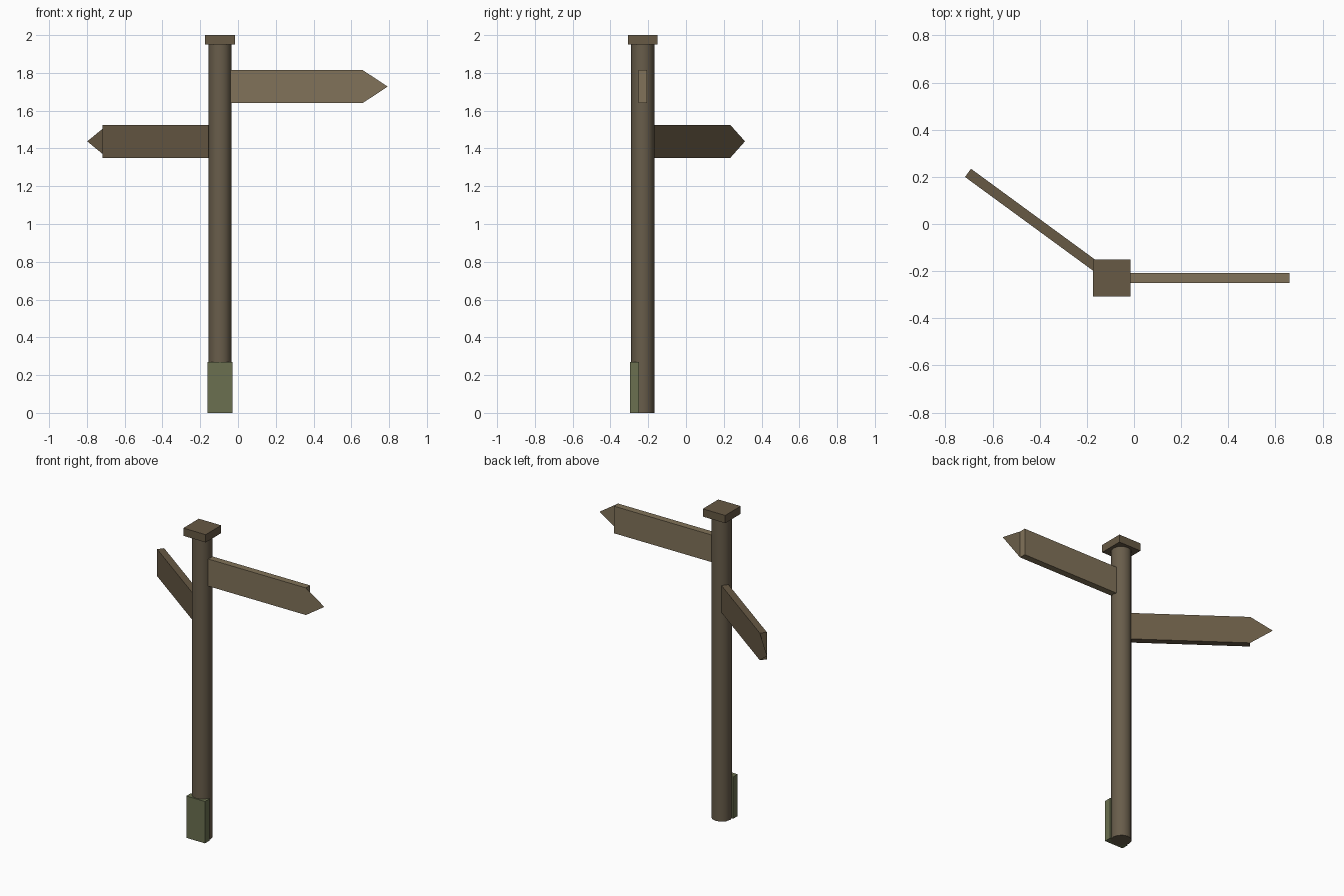
import bpy, bmesh
from math import radians
from mathutils import Matrix

if "Cube" in bpy.data.objects:
    bpy.data.objects.remove(bpy.data.objects["Cube"])

PX, PY = -0.095, -0.229  # post axis


def material(name, rgb):
    m = bpy.data.materials.new(name)
    m.diffuse_color = (*rgb, 1)
    m.use_nodes = True
    m.node_tree.nodes["Principled BSDF"].inputs["Base Color"].default_value = m.diffuse_color
    return m


dark_wood = material("dark_wood", (0.135, 0.10, 0.058))
post_wood = material("post_wood", (0.14, 0.11, 0.07))
light_wood = material("light_wood", (0.22, 0.17, 0.10))
moss = material("moss", (0.145, 0.162, 0.08))


def finish(name, bm, mat):
    me = bpy.data.meshes.new(name)
    bm.to_mesh(me)
    bm.free()
    ob = bpy.data.objects.new(name, me)
    bpy.context.collection.objects.link(ob)
    me.materials.append(mat)
    return ob


def add_box(bm, x, y, z):
    size = [b - a for a, b in (x, y, z)]
    mid = [(a + b) / 2 for a, b in (x, y, z)]
    bmesh.ops.create_cube(bm, size=1, matrix=Matrix.Translation(mid) @ Matrix.Diagonal((*size, 1)))


def box(name, x, y, z, mat):
    bm = bmesh.new()
    add_box(bm, x, y, z)
    return finish(name, bm, mat)


def sign(name, z0, angle, mat):
    """Board reaching out from the post axis, with a flat pointed tip on its front face."""
    h, t, end = 0.175, 0.0215, 0.755
    bm = bmesh.new()
    add_box(bm, (0.05, end), (-t, t), (0, h))
    tip = [(end, -t, 0), (end + 0.132, -t, h / 2), (end, -t, h)]
    bm.faces.new([bm.verts.new(p) for p in tip])
    bm.transform(Matrix.Translation((PX, PY, z0)) @ Matrix.Rotation(radians(angle), 4, 'Z'))
    return finish(name, bm, mat)


# Round post
bpy.ops.mesh.primitive_cylinder_add(vertices=12, radius=0.061, depth=1.96, location=(PX, PY, 0.98))
post = bpy.context.object
post.name = "post"
post.data.materials.append(post_wood)
bpy.ops.object.shade_smooth_by_angle(angle=radians(40))

# Square cap
box("post_cap", (PX - 0.08, PX + 0.08), (PY - 0.079, PY + 0.079), (1.95, 2.0), dark_wood)

# Mossy patch at the foot of the post
box("moss_patch", (-0.161, -0.028), (-0.297, -0.25), (0, 0.27), moss)

# Direction boards
sign("upper_sign", 1.64, 0, light_wood)
sign("lower_sign", 1.35, 143.8, dark_wood)
